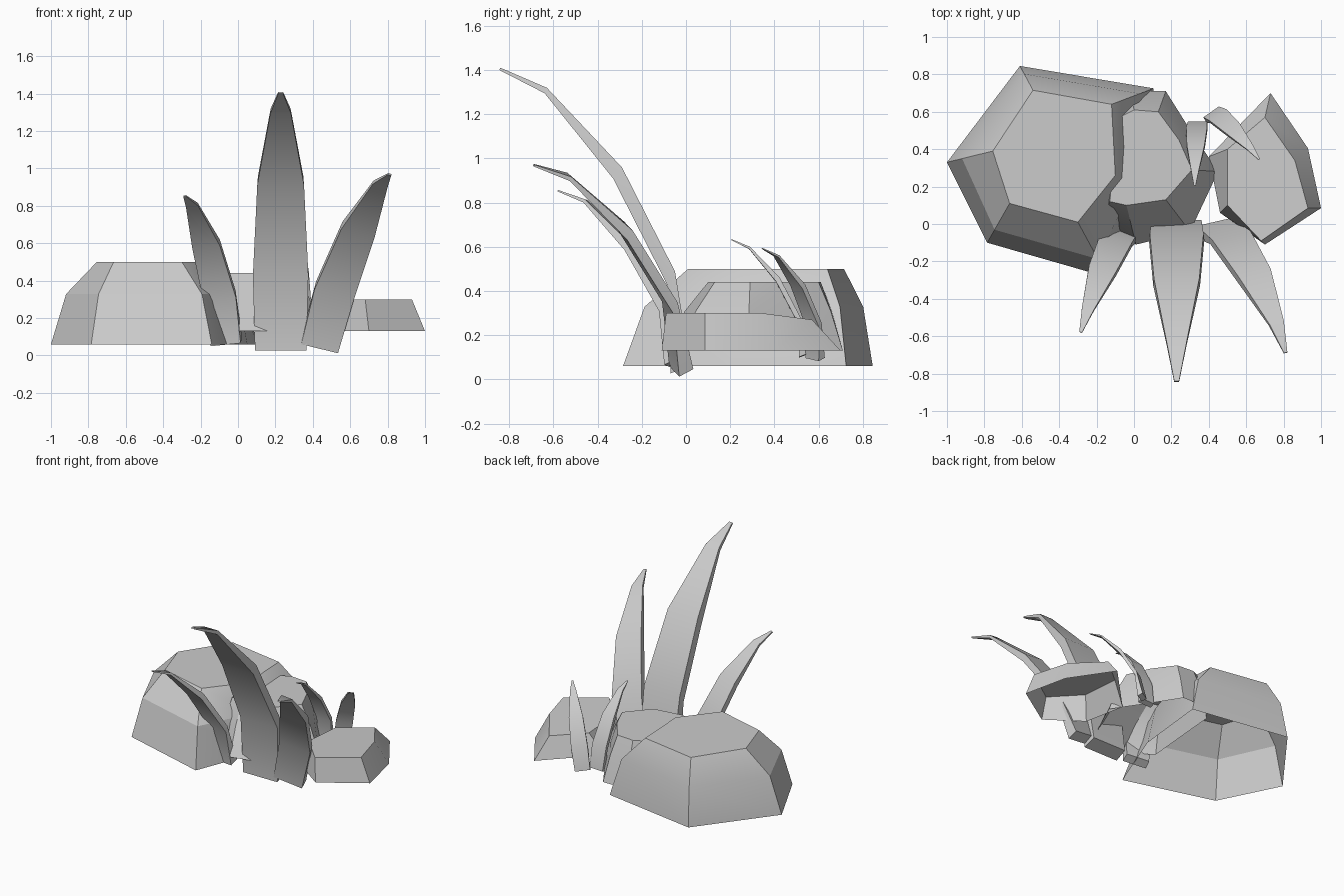
import bpy, bmesh
from math import atan2, degrees, radians
from mathutils import Matrix, Vector

if "Cube" in bpy.data.objects:
    bpy.data.objects.remove(bpy.data.objects["Cube"])


def finish(name, bm):
    bmesh.ops.recalc_face_normals(bm, faces=bm.faces[:])
    me = bpy.data.meshes.new(name)
    bm.to_mesh(me)
    bm.free()
    ob = bpy.data.objects.new(name, me)
    bpy.context.collection.objects.link(ob)
    bpy.ops.object.select_all(action='DESELECT')
    ob.select_set(True)
    bpy.context.view_layer.objects.active = ob
    bpy.ops.object.shade_smooth_by_angle(angle=radians(25))
    return ob


def bridge(bm, rings):
    for a, b in zip(rings, rings[1:]):
        n = len(a)
        for i in range(n):
            j = (i + 1) % n
            bm.faces.new((a[i], a[j], b[j], b[i]))


# Faceted rock, open underneath; bevel = (inward, upward) fraction of middle ring
def rock(name, base, top, z0, bevel=None):
    bm = bmesh.new()
    lo = [Vector((x, y, z0)) for x, y in base]
    hi = [Vector(p) for p in top]
    layers = [lo, hi]
    if bevel:
        s, t = bevel
        mid = []
        for a, b in zip(lo, hi):
            p = a.lerp(b, s)
            p.z = a.z + (b.z - a.z) * t
            mid.append(p)
        layers.insert(1, mid)
    rings = [[bm.verts.new(p) for p in layer] for layer in layers]
    bridge(bm, rings)
    bm.faces.new(rings[-1])
    finish(name, bm)


# Blade stations: half width, front y, front z, back y, back z
BLADE = [
    (.137, -.045, 0, .045, .035),
    (.148, -.06, .40, -.025, .46),
    (.125, -.305, .88, -.265, .93),
    (.055, -.615, 1.265, -.605, 1.29),
    (.013, -.82, 1.37, -.815, 1.38),
]
TIP = Vector((0, BLADE[-1][1], BLADE[-1][2]))


# Curved leaf placed by its root, its tip and the way it is turned
def leaf(name, root, tip, yaw):
    root, tip = Vector(root), Vector(tip)
    turn = Matrix.Rotation(radians(yaw), 3, 'Z')
    d = turn.transposed() @ (tip - root)
    roll = atan2(d.x, d.z)
    pitch = atan2(-d.y, (d.x ** 2 + d.z ** 2) ** .5) - atan2(-TIP.y, TIP.z)
    rot = turn @ Matrix.Rotation(roll, 3, 'Y') @ Matrix.Rotation(pitch, 3, 'X')
    k = d.length / TIP.length
    bm = bmesh.new()
    rings = []
    for w, yf, zf, yb, zb in BLADE:
        pts = ((-w, yf, zf), (w, yf, zf), (w * .97, yb, zb), (-w * .97, yb, zb))
        rings.append([bm.verts.new(root + rot @ (Vector(p) * k)) for p in pts])
    bridge(bm, rings)
    bm.faces.new(rings[0])
    bm.faces.new(rings[-1])
    finish(name, bm)


# Rocks
rock("large_rock",
     [(-1, .33), (-.61, .845), (.105, .725), (.05, .2), (-.14, -.285), (-.785, -.1)],
     [(x, y, .5) for x, y in [(-.755, .39), (-.54, .715), (-.12, .64),
                              (-.1, .26), (-.3, .01), (-.665, .11)]],
     .06, (.33, .61))
rock("middle_rock",
     [(-.17, .02), (.01, -.11), (.3, -.04), (.45, .28), (.29, .52), (.17, .71),
      (-.02, .71), (-.12, .6)],
     [(x, y, .44) for x, y in [(-.13, .12), (-.04, .1), (.17, .13), (.31, .29),
                               (.24, .45), (.13, .6), (0, .61), (-.08, .57)]],
     .13, (.5, .58))
rock("small_rock",
     [(.7, -.11), (1, .085), (.93, .405), (.73, .7), (.4, .36), (.46, .06)],
     [(.68, -.09, .3), (.93, .085, .3), (.86, .34, .3), (.7, .57, .27),
      (.5, .4, .28), (.5, .1, .3)],
     .13)

# Leaves
leaf("tall_leaf", (.228, -.025, .027), (.228, -.845, 1.4), 0)
leaf("right_leaf", (.43, -.02, .04), (.81, -.69, .965), 13)
leaf("left_leaf", (-.06, -.05, .06), (-.285, -.58, .85), -15)
leaf("back_leaf_inner", (.34, .53, .1), (.325, .205, .63), 0)
leaf("back_leaf_outer", (.42, .585, .09), (.67, .345, .59), 35)
